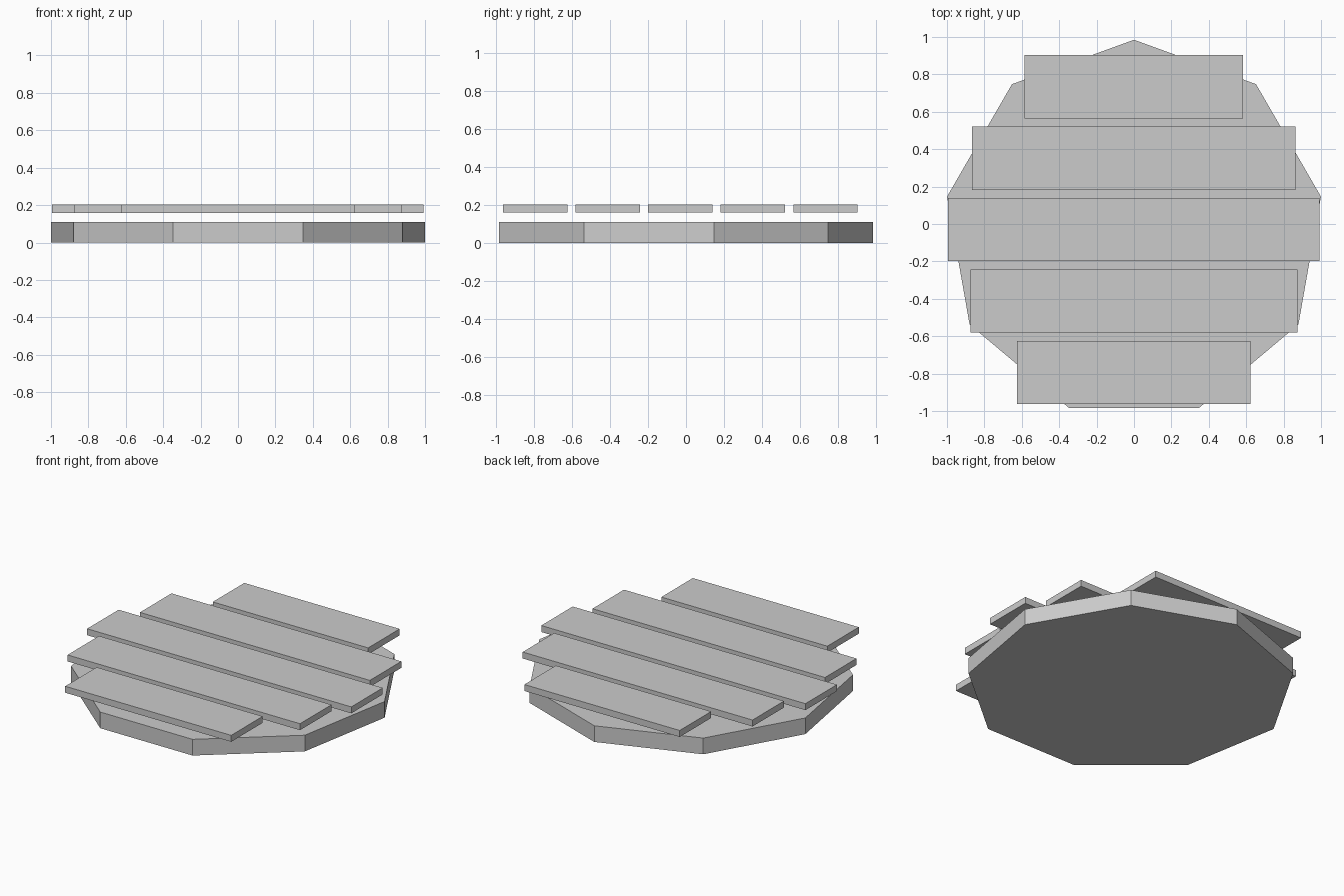
import bpy
import math

cube = bpy.data.objects.get("Cube")
if cube:
    bpy.data.objects.remove(cube, do_unlink=True)

CENTRE_Y = -0.03

# Single plain grey
grey = bpy.data.materials.new("light_grey")
grey.use_nodes = True
colour = (0.6, 0.6, 0.6, 1)
grey.diffuse_color = colour
grey.node_tree.nodes["Principled BSDF"].inputs["Base Color"].default_value = colour


def finish(name):
    obj = bpy.context.object
    obj.name = name
    obj.data.materials.append(grey)
    return obj


# Nine-sided base slab, one corner pointing to the back
bpy.ops.mesh.primitive_cylinder_add(
    vertices=9, radius=1.015, depth=0.11, location=(0, CENTRE_Y, 0.055))
base = finish("base_slab")
back = max(base.data.vertices, key=lambda v: v.co.y).co
base.rotation_euler.z = math.pi / 2 - math.atan2(back.y, back.x)

# Five planks floating above the slab, front to back: left and right ends
ends = [(-0.625, 0.623), (-0.875, 0.873), (-0.995, 0.991),
        (-0.865, 0.863), (-0.585, 0.583)]
for i, (x0, x1) in enumerate(ends):
    y = CENTRE_Y + (i - 2) * 0.382
    bpy.ops.mesh.primitive_cube_add(size=1, location=((x0 + x1) / 2, y, 0.181))
    plank = finish(f"plank_{i + 1}")
    plank.scale = (x1 - x0, 0.338, 0.044)
